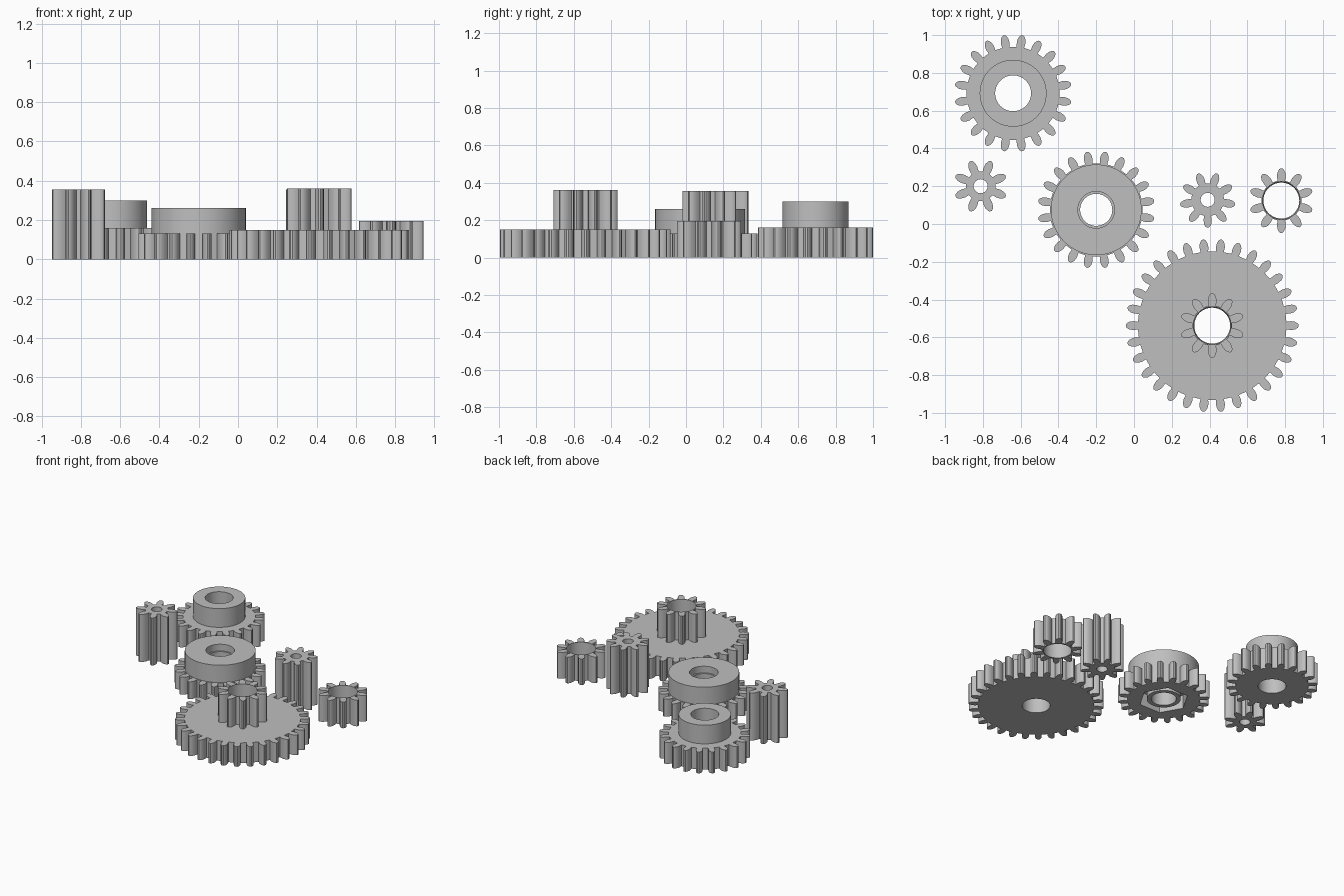
import bpy, bmesh, math

if "Cube" in bpy.data.objects:
    bpy.data.objects.remove(bpy.data.objects["Cube"], do_unlink=True)

grey = bpy.data.materials.new("plain grey")
grey.use_nodes = True
colour = (0.52, 0.52, 0.52, 1)
grey.diffuse_color = colour
grey.node_tree.nodes["Principled BSDF"].inputs["Base Color"].default_value = colour

# Half a tooth: height from the pitch circle and half width, in modules
HALF_TOOTH = [(-1.25, 0.7), (-0.4, 0.82), (0.3, 0.72), (0.8, 0.45), (1.0, 0.18)]


def circle(radius, sides=60):
    return [(radius * math.cos(math.tau * i / sides), radius * math.sin(math.tau * i / sides))
            for i in range(sides)]


def toothed(teeth, module, first_angle):
    """Outline of a spur gear with rounded tooth tips."""
    points = []
    side = [(h, -w) for h, w in HALF_TOOTH] + [(h, w) for h, w in reversed(HALF_TOOTH)]
    for i in range(teeth):
        middle = math.radians(first_angle) + math.tau * i / teeth
        for h, w in side:
            r = module * (teeth / 2 + h)
            a = middle + w * module / r
            points.append((r * math.cos(a), r * math.sin(a)))
    return points


def ring_solid(name, location, chain):
    """Closed solid from a looped chain of (outline, height) rings."""
    bm = bmesh.new()
    loops = []
    for outline, z in chain:
        verts = [bm.verts.new((x, y, z)) for x, y in outline]
        edges = [bm.edges.new((v, verts[(i + 1) % len(verts)])) for i, v in enumerate(verts)]
        loops.append((verts, edges))
    for k, (va, ea) in enumerate(loops):
        vb, eb = loops[(k + 1) % len(loops)]
        n = len(va)
        if n == len(vb):
            for i in range(n):
                j = (i + 1) % n
                bm.faces.new((va[i], va[j], vb[j], vb[i]))
        else:
            bmesh.ops.triangle_fill(bm, edges=ea + eb, use_beauty=True, normal=(0, 0, 1))
    bmesh.ops.recalc_face_normals(bm, faces=bm.faces[:])
    mesh = bpy.data.meshes.new(name)
    bm.to_mesh(mesh)
    bm.free()
    mesh.materials.append(grey)
    obj = bpy.data.objects.new(name, mesh)
    obj.location = (*location, 0)
    bpy.context.collection.objects.link(obj)
    bpy.ops.object.select_all(action='DESELECT')
    obj.select_set(True)
    bpy.context.view_layer.objects.active = obj
    bpy.ops.object.shade_smooth_by_angle(angle=math.radians(30))
    return obj


def plain_gear(name, location, outline, height, bore_low, bore_high):
    ring_solid(name, location, [
        (outline, 0), (circle(bore_low), 0), (circle(bore_high), height), (outline, height)])


def stepped_gear(name, location, outline, height, hub, top, bore_low, bore_high):
    ring_solid(name, location, [
        (outline, 0), (circle(bore_low), 0), (circle(bore_high), top),
        (hub, top), (hub, height), (outline, height)])


# Single pinions
plain_gear("tall_pinion_left", (0.39, 0.128), toothed(9, 0.0268, 30), 0.355, 0.037, 0.037)
plain_gear("tall_pinion_right", (-0.812, 0.2), toothed(8, 0.0286, 22.5), 0.355, 0.037, 0.037)
plain_gear("ring_pinion", (0.78, 0.124), toothed(10, 0.0285, 18), 0.195, 0.095, 0.1)

# Gears with a raised hub
stepped_gear("hub_gear", (-0.64, 0.692), toothed(20, 0.0282, 9), 0.16,
             circle(0.177), 0.3, 0.095, 0.095)
stepped_gear("large_double_gear", (0.414, -0.538), toothed(30, 0.0286, 0), 0.15,
             toothed(10, 0.0285, 18), 0.36, 0.095, 0.1)

# Gear with a wide hub, counterbore above and hexagonal pocket with a sleeve below
teeth = toothed(20, 0.0282, 9)
hexagon, sleeve = circle(0.17, 6), circle(0.115)
bore, counterbore, hub = circle(0.085), circle(0.097), circle(0.24)
ring_solid("hex_pocket_gear", (-0.2, 0.075), [
    (teeth, 0), (hexagon, 0), (hexagon, 0.1), (sleeve, 0.1), (sleeve, 0.01),
    (bore, 0.01), (bore, 0.21), (counterbore, 0.21), (counterbore, 0.26),
    (hub, 0.26), (hub, 0.13), (teeth, 0.13)])
